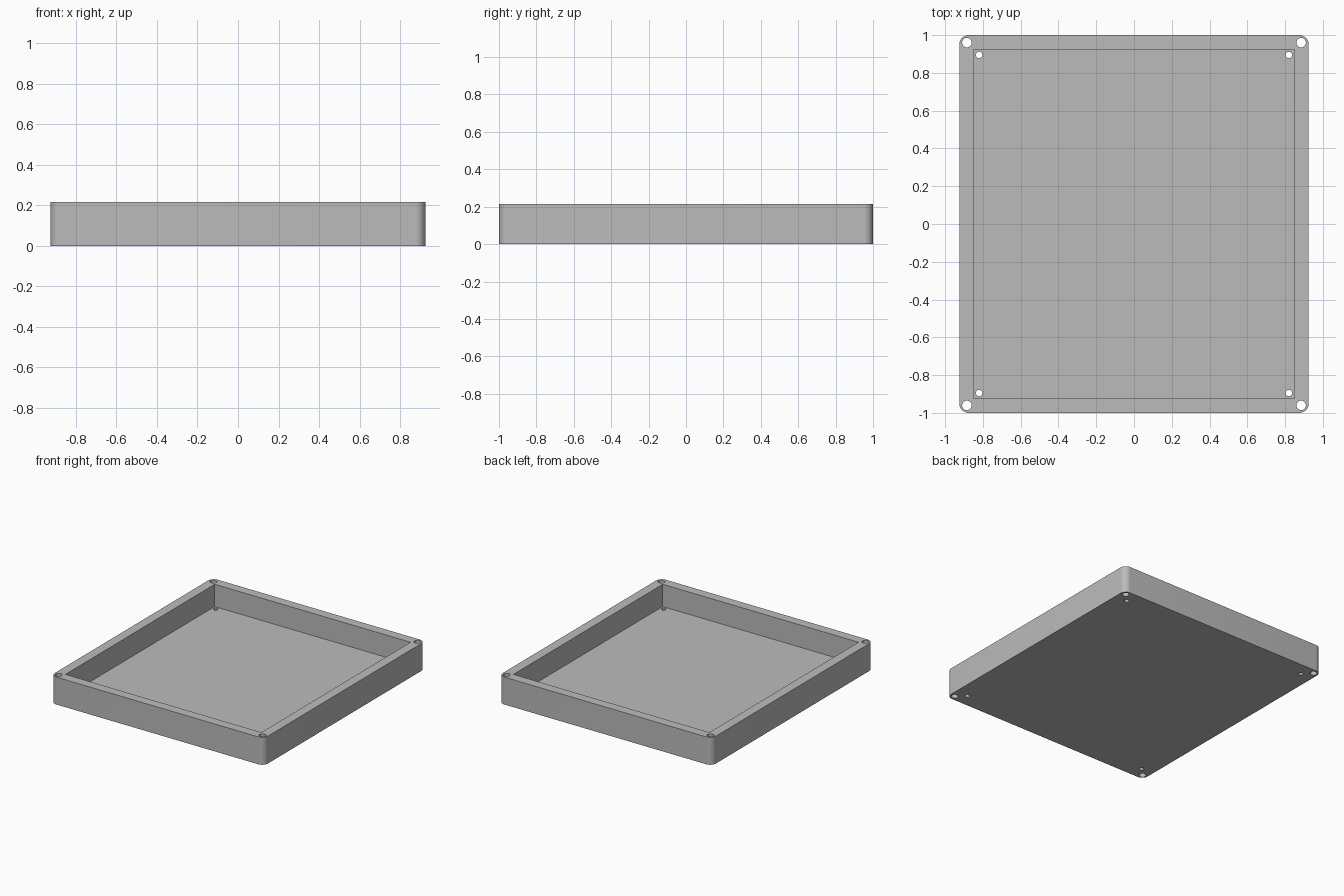
import bpy
import bmesh
from math import radians

HALF_X, HALF_Y, HEIGHT = 0.925, 1.0, 0.215
WALL, FLOOR, CORNER = 0.075, 0.04, 0.05

if "Cube" in bpy.data.objects:
    bpy.data.objects.remove(bpy.data.objects["Cube"], do_unlink=True)

grey = bpy.data.materials.new("plain grey")
grey.use_nodes = True
colour = (0.5, 0.5, 0.5, 1)
grey.diffuse_color = colour
grey.node_tree.nodes["Principled BSDF"].inputs["Base Color"].default_value = colour


def add_object(name, bm):
    mesh = bpy.data.meshes.new(name)
    bm.to_mesh(mesh)
    bm.free()
    mesh.materials.append(grey)
    obj = bpy.data.objects.new(name, mesh)
    bpy.context.collection.objects.link(obj)
    return obj


def box(name, half_x, half_y, bottom, top, radius=0):
    bm = bmesh.new()
    bmesh.ops.create_cube(bm, size=2)
    for v in bm.verts:
        v.co.x *= half_x
        v.co.y *= half_y
        v.co.z = top if v.co.z > 0 else bottom
    if radius:
        upright = [e for e in bm.edges
                   if abs(e.verts[0].co.z - e.verts[1].co.z) > 0.01]
        bmesh.ops.bevel(bm, geom=upright, offset=radius, segments=10,
                        profile=0.5, affect='EDGES')
    return add_object(name, bm)


def corner_pins(name, x, y, radius):
    # Four upright cylinders, one near each corner
    bm = bmesh.new()
    for sx in (-1, 1):
        for sy in (-1, 1):
            pin = bmesh.ops.create_cone(bm, cap_ends=True, segments=32, depth=1,
                                        radius1=radius, radius2=radius)
            bmesh.ops.translate(bm, verts=pin["verts"], vec=(sx * x, sy * y, 0))
    return add_object(name, bm)


def cut(target, cutter):
    mod = target.modifiers.new("cut", 'BOOLEAN')
    mod.operation = 'DIFFERENCE'
    mod.solver = 'EXACT'
    mod.object = cutter
    bpy.ops.object.modifier_apply(modifier=mod.name)
    bpy.data.objects.remove(cutter, do_unlink=True)


# Open tray with rounded outer corners
tray = box("tray", HALF_X, HALF_Y, 0, HEIGHT, CORNER)
bpy.ops.object.select_all(action='DESELECT')
tray.select_set(True)
bpy.context.view_layer.objects.active = tray

# Square-cornered cavity, screw holes in the rim, smaller holes in the floor
cut(tray, box("cavity", HALF_X - WALL, HALF_Y - WALL, FLOOR, 1))
cut(tray, corner_pins("rim_holes", HALF_X - 0.04, HALF_Y - 0.04, 0.025))
cut(tray, corner_pins("floor_holes", 0.82, 0.895, 0.017))

bpy.ops.object.shade_smooth_by_angle(angle=radians(30))
